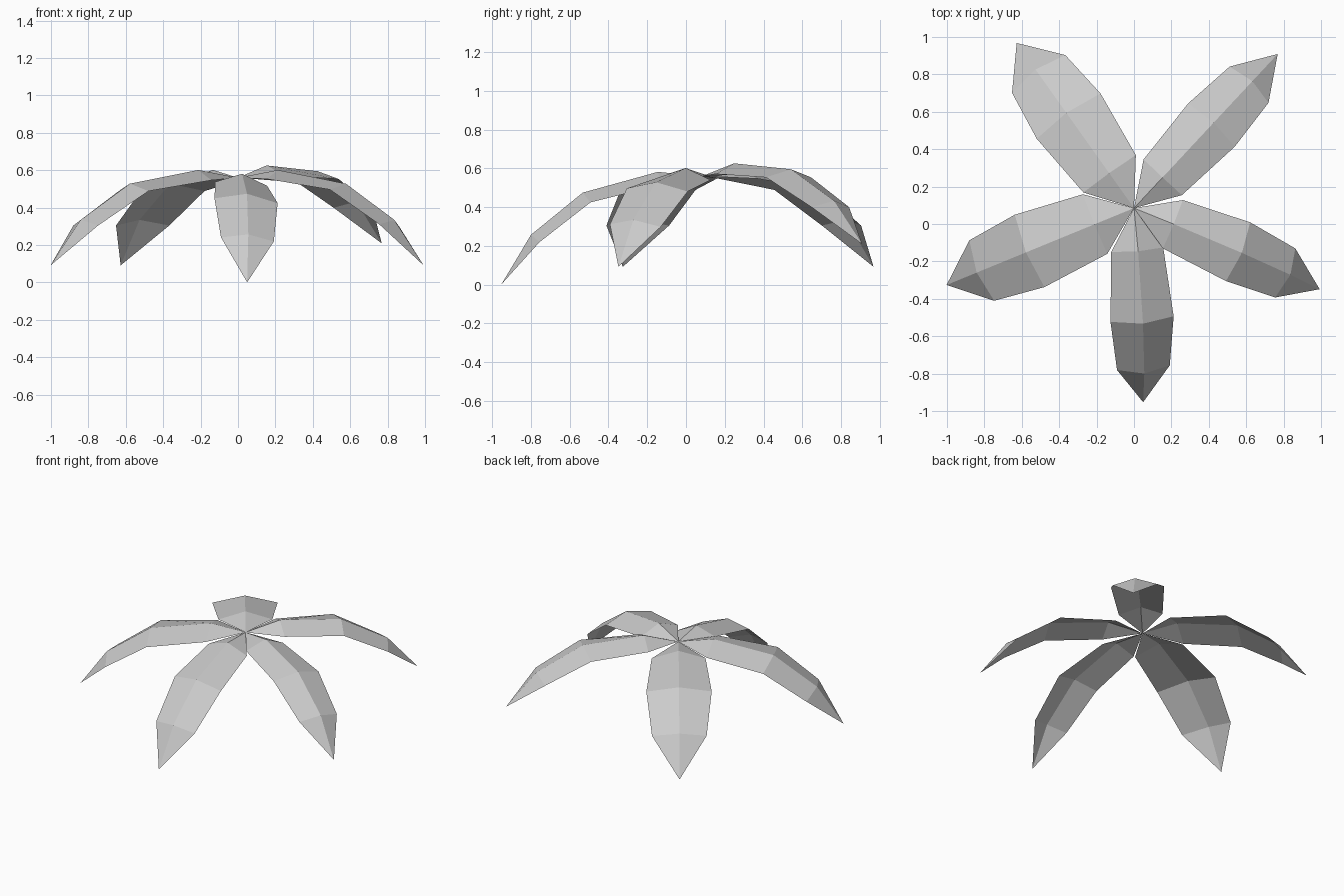
import bpy
import bmesh
from math import radians
from mathutils import Matrix, Vector

if "Cube" in bpy.data.objects:
    bpy.data.objects.remove(bpy.data.objects["Cube"])

grey = bpy.data.materials.new("light_grey")
grey.use_nodes = True
grey.diffuse_color = (0.6, 0.6, 0.6, 1)
grey.node_tree.nodes["Principled BSDF"].inputs["Base Color"].default_value = (0.6, 0.6, 0.6, 1)

# Leaf profile: ridge distance, ridge height, edge distance, edge height, half width
ROWS = [
    (0.194, 0.129, 0.212, 0.077, 0.140),
    (0.586, 0.219, 0.582, 0.174, 0.170),
    (0.924, 0.154, 0.909, 0.115, 0.142),
]
TIP = 1.18
CENTRE = Vector((0, 0.085, 0.56))


def make_leaf(name, heading, droop, roll, width):
    """Folded leaf running along local x, then turned about the shared centre."""
    bm = bmesh.new()
    root = bm.verts.new((0, 0, 0))
    tip = bm.verts.new((TIP, 0, 0))
    ridge = [bm.verts.new((r, 0, h)) for r, h, _, _, _ in ROWS]
    for side in (1, -1):
        edge = [bm.verts.new((e, side * w * width, h)) for _, _, e, h, w in ROWS]
        faces = [(root, edge[0], ridge[0]), (ridge[-1], edge[-1], tip)]
        for i in range(len(ROWS) - 1):
            faces.append((ridge[i], edge[i], edge[i + 1], ridge[i + 1]))
        for f in faces:
            bm.faces.new(f)
    bm.normal_update()
    # Make every face look upwards
    for f in bm.faces:
        if f.normal.z < 0:
            f.normal_flip()
    turn = (Matrix.Translation(CENTRE)
            @ Matrix.Rotation(radians(heading), 4, "Z")
            @ Matrix.Rotation(radians(droop), 4, "Y")
            @ Matrix.Rotation(radians(roll), 4, "X"))
    bm.transform(turn)
    mesh = bpy.data.meshes.new(name)
    bm.to_mesh(mesh)
    bm.free()
    mesh.materials.append(grey)
    leaf = bpy.data.objects.new(name, mesh)
    bpy.context.collection.objects.link(leaf)


# Five leaves around the centre
make_leaf("front_leaf", -87.3, 28.3, -5, 1)
make_leaf("left_leaf", -23.6, 23.4, -3, 1)
make_leaf("back_left_leaf", 47, 17.3, 0, 1)
make_leaf("back_right_leaf", 125.4, 23.4, 0, 1.23)
make_leaf("right_leaf", 202.3, 23.4, 0, 1.23)
